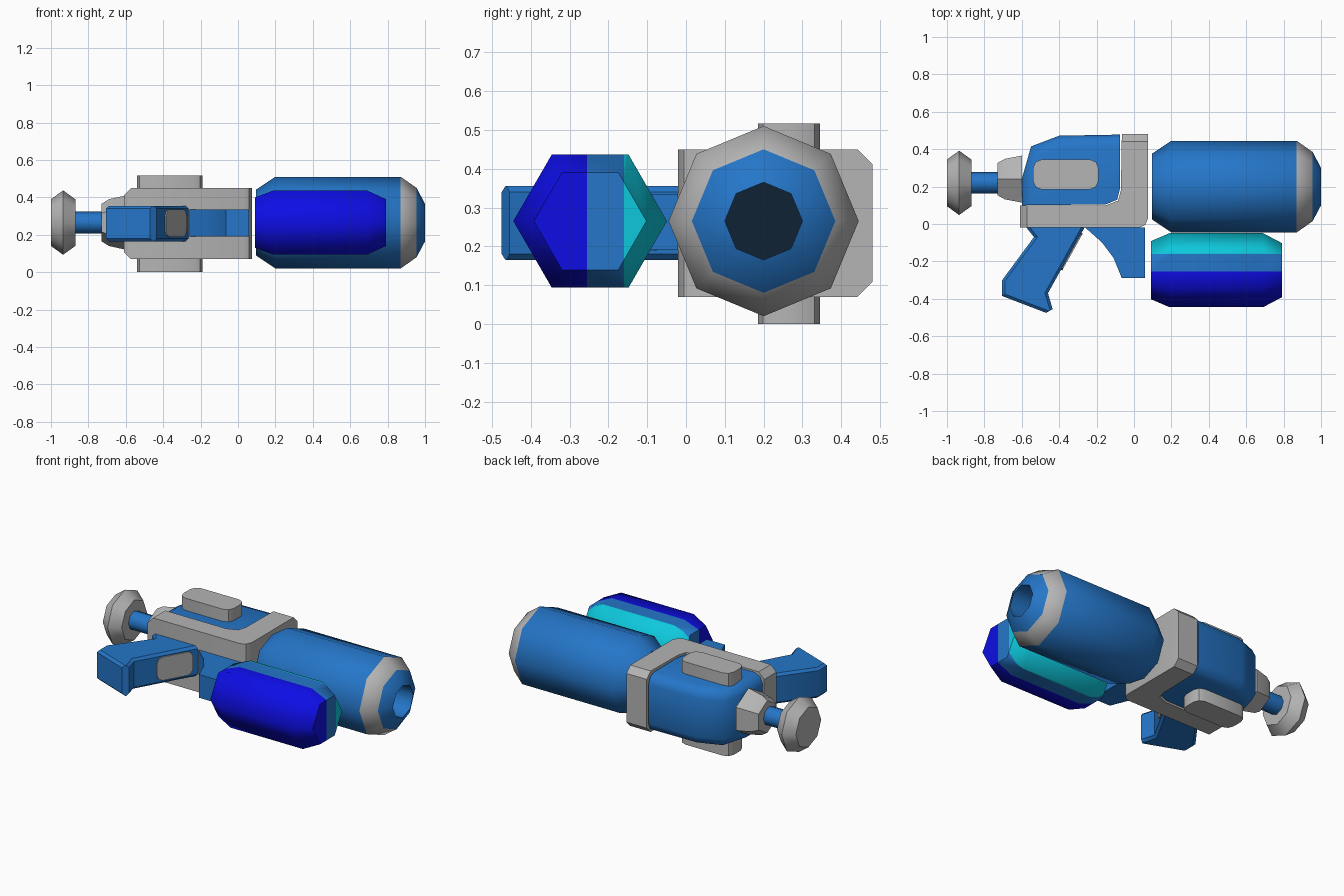
import bpy, bmesh, math
from mathutils import Matrix, Vector

cube = bpy.data.objects.get("Cube")
if cube:
    bpy.data.objects.remove(cube, do_unlink=True)


def material(name, rgb):
    m = bpy.data.materials.new(name)
    m.use_nodes = True
    m.diffuse_color = (*rgb, 1)
    m.node_tree.nodes["Principled BSDF"].inputs["Base Color"].default_value = (*rgb, 1)
    return m


BLUE = material("blue", (0.018, 0.18, 0.58))
GRAY = material("light gray", (0.46, 0.46, 0.46))
TEAL = material("teal", (0.004, 0.58, 0.72))
DEEP = material("deep blue", (0.004, 0.004, 0.78))
NAVY = material("dark navy", (0.005, 0.016, 0.035))
MID = 0.265  # height of the plane of symmetry


def finish(name, bm, mats, angle=50):
    bmesh.ops.recalc_face_normals(bm, faces=bm.faces)
    mesh = bpy.data.meshes.new(name)
    bm.to_mesh(mesh)
    bm.free()
    for m in mats:
        mesh.materials.append(m)
    ob = bpy.data.objects.new(name, mesh)
    bpy.context.collection.objects.link(ob)
    bpy.ops.object.select_all(action='DESELECT')
    ob.select_set(True)
    bpy.context.view_layer.objects.active = ob
    bpy.ops.object.shade_smooth_by_angle(angle=math.radians(angle))
    return ob


def lathe(profile, sides, y, turn=0.0, slots=None, end_slot=0):
    """Closed solid turned around a line along x; profile is (x, radius)."""
    bm = bmesh.new()
    rings = []
    for x, r in profile:
        angles = [turn + math.tau * i / sides for i in range(sides)]
        rings.append([bm.verts.new((x, y + r * math.cos(a), MID + r * math.sin(a)))
                      for a in angles])
    for k, (a, b) in enumerate(zip(rings, rings[1:])):
        for i in range(sides):
            j = (i + 1) % sides
            f = bm.faces.new((a[i], a[j], b[j], b[i]))
            f.material_index = slots[k] if slots else 0
    bm.faces.new(rings[0])
    bm.faces.new(rings[-1]).material_index = end_slot
    return bm


def slab(outline, z0, z1, bevel=0, pick=None, segments=1):
    """Outline extruded in z, with the picked edges bevelled."""
    bm = bmesh.new()
    low = [bm.verts.new((x, y, z0)) for x, y in outline]
    high = [bm.verts.new((x, y, z1)) for x, y in outline]
    bm.faces.new(low)
    bm.faces.new(high)
    for i in range(len(low)):
        j = (i + 1) % len(low)
        bm.faces.new((low[i], low[j], high[j], high[i]))
    bmesh.ops.recalc_face_normals(bm, faces=bm.faces)
    if bevel:
        edges = [e for e in bm.edges
                 if abs(e.verts[0].co.z - e.verts[1].co.z) < 0.001
                 and pick((e.verts[0].co + e.verts[1].co) / 2)]
        bmesh.ops.bevel(bm, geom=edges, offset=bevel, segments=segments,
                        profile=0.5, affect='EDGES', clamp_overlap=True)
    return bm


def cut_rect(w, h, c, cx=0, cy=0):
    """Rectangle outline with cut corners."""
    pts = []
    for sx, sy in ((1, 1), (-1, 1), (-1, -1), (1, -1)):
        a = (cx + sx * w, cy + sy * (h - c))
        m = (cx + sx * (w - c * 0.3), cy + sy * (h - c * 0.3))
        b = (cx + sx * (w - c), cy + sy * h)
        pts += [a, m, b] if sx == sy else [b, m, a]
    return pts


# Barrel with a gray ring and a recessed muzzle
finish("barrel", lathe(
    [(0.095, 0.175), (0.2, 0.245), (0.87, 0.245), (0.955, 0.185), (1, 0.1), (0.8, 0.1)],
    8, 0.2, slots=[0, 0, 1, 0, 0], end_slot=2), [BLUE, GRAY, NAVY])

# Six-sided tank in three colour bands
bm = lathe([(0.09, 0.155), (0.19, 0.198), (0.69, 0.198), (0.79, 0.145)], 6, -0.247)
for y in (-0.16, -0.255):
    bmesh.ops.bisect_plane(bm, geom=bm.verts[:] + bm.edges[:] + bm.faces[:],
                           plane_co=(0, y, 0), plane_no=(0, 1, 0))
for f in bm.faces:
    y = f.calc_center_median().y
    f.material_index = 0 if y > -0.16 else 1 if y > -0.255 else 2
finish("tank", bm, [TEAL, BLUE, DEEP], 61)

# L-shaped frame, chamfered at both tips
frame = [(-0.61, 0.1), (-0.61, -0.02), (0.03, -0.02), (0.06, -0.005), (0.075, 0.03),
         (0.075, 0.48), (-0.065, 0.48), (-0.07, 0.18), (-0.085, 0.125), (-0.15, 0.1)]
finish("frame", slab(frame, 0.07, 0.45, 0.038,
                     lambda p: p.x < -0.605 or p.y > 0.475), [GRAY], 30)

# Receiver block in the corner of the frame
block = [(-0.6, 0.1), (-0.6, 0.24), (-0.55, 0.415), (-0.4, 0.472), (-0.075, 0.478),
         (-0.075, 0.19), (-0.09, 0.13), (-0.15, 0.105)]
finish("receiver", slab(block, 0.08, 0.44, 0.06,
                        lambda p: p.y > 0.3 and p.x < -0.1 or p.x < -0.56, 2), [BLUE])

# Raised pads on both flat sides
pad = cut_rect(0.175, 0.08, 0.045, -0.365, 0.265)
for name, z0, z1 in (("lower_pad", 0, 0.1), ("upper_pad", 0.42, 0.516)):
    finish(name, slab(pad, z0, z1), [GRAY], 40)

# Rear collar, pull rod and knob
finish("rear_collar", lathe([(-0.73, 0.1), (-0.69, 0.125), (-0.6, 0.145)],
                            6, 0.24, math.pi / 6), [GRAY])
finish("pull_rod", lathe([(-0.89, 0.058), (-0.7, 0.058)], 8, 0.22), [BLUE])
finish("pull_knob", lathe([(-1, 0.125), (-0.935, 0.172), (-0.87, 0.125)], 8, 0.22), [GRAY])

# Slanted grip with a flared foot
grip = [(-0.575, -0.02), (-0.265, -0.02), (-0.46, -0.37), (-0.435, -0.455),
        (-0.47, -0.475), (-0.705, -0.385), (-0.705, -0.3), (-0.535, -0.07)]
finish("grip", slab(grip, 0.165, 0.355, 0.015,
                    lambda p: -0.45 < p.y < -0.04), [BLUE], 40)

# Thin gray inlay on the front of the grip
along = Vector((0.195, 0.35, 0)).normalized()
up = Vector((0, 0, 1))
turn = Matrix((along, up, along.cross(up))).transposed().to_4x4()
bm = slab(cut_rect(0.113, 0.073, 0.035), -0.001, 0.007)
bm.transform(Matrix.Translation((-0.335, -0.146, 0.262)) @ turn)
finish("grip_inlay", bm, [GRAY], 30)

# Front support under the frame
support = [(-0.26, -0.02), (0.06, -0.02), (0.06, -0.29), (-0.065, -0.29),
           (-0.11, -0.18), (-0.17, -0.1)]
finish("front_support", slab(support, 0.19, 0.335), [BLUE], 40)
